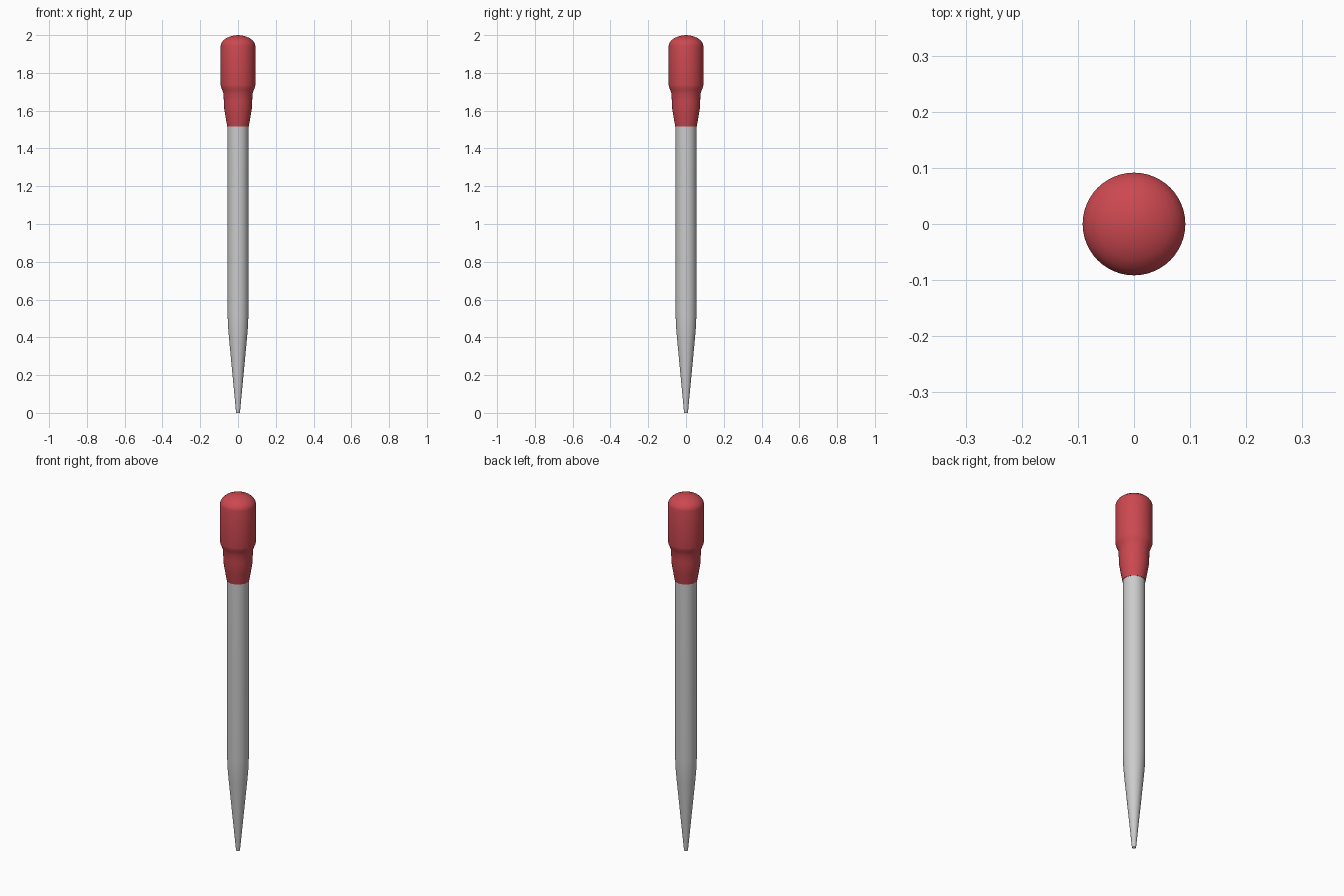
import bpy, bmesh
from math import pi, radians

if "Cube" in bpy.data.objects:
    bpy.data.objects.remove(bpy.data.objects["Cube"])


def lathe(name, profile, color=None, steps=48):
    """Spin an (r, z) profile around the z axis into a smooth solid."""
    bm = bmesh.new()
    verts = [bm.verts.new((r, 0, z)) for r, z in profile]
    edges = [bm.edges.new(pair) for pair in zip(verts, verts[1:])]
    bmesh.ops.spin(bm, geom=verts + edges, cent=(0, 0, 0), axis=(0, 0, 1),
                   angle=2 * pi, steps=steps, use_duplicate=False)
    bmesh.ops.remove_doubles(bm, verts=bm.verts, dist=1e-5)
    bmesh.ops.recalc_face_normals(bm, faces=bm.faces)
    mesh = bpy.data.meshes.new(name)
    bm.to_mesh(mesh)
    bm.free()
    obj = bpy.data.objects.new(name, mesh)
    bpy.context.collection.objects.link(obj)
    if color:
        mat = bpy.data.materials.new(name + "_material")
        mat.diffuse_color = color
        mat.use_nodes = True
        mat.node_tree.nodes["Principled BSDF"].inputs["Base Color"].default_value = mat.diffuse_color
        mesh.materials.append(mat)
    bpy.ops.object.select_all(action='DESELECT')
    obj.select_set(True)
    bpy.context.view_layer.objects.active = obj
    bpy.ops.object.shade_smooth_by_angle(angle=radians(35))
    return obj


# Glass tube: tapered outer wall, closed into a narrow inner bore
lathe("glass_tube", [
    (0.006, 0.0), (0.010, 0.0), (0.012, 0.02), (0.030, 0.21), (0.048, 0.40),
    (0.053, 0.46), (0.055, 0.52), (0.055, 1.60),
    (0.047, 1.60), (0.047, 0.52), (0.040, 0.40), (0.006, 0.02), (0.006, 0.0)])

# Rubber bulb: flared collar, neck, shoulder, straight body and domed top
lathe("rubber_bulb", [
    (0.050, 1.517), (0.057, 1.517), (0.063, 1.55), (0.069, 1.585),
    (0.073, 1.61), (0.075, 1.65), (0.077, 1.69), (0.083, 1.708),
    (0.090, 1.725), (0.0915, 1.735), (0.0915, 1.945), (0.089, 1.956),
    (0.080, 1.970), (0.064, 1.983), (0.042, 1.993), (0.020, 1.998),
    (0.0, 2.0)], (0.60, 0.065, 0.08, 1))
